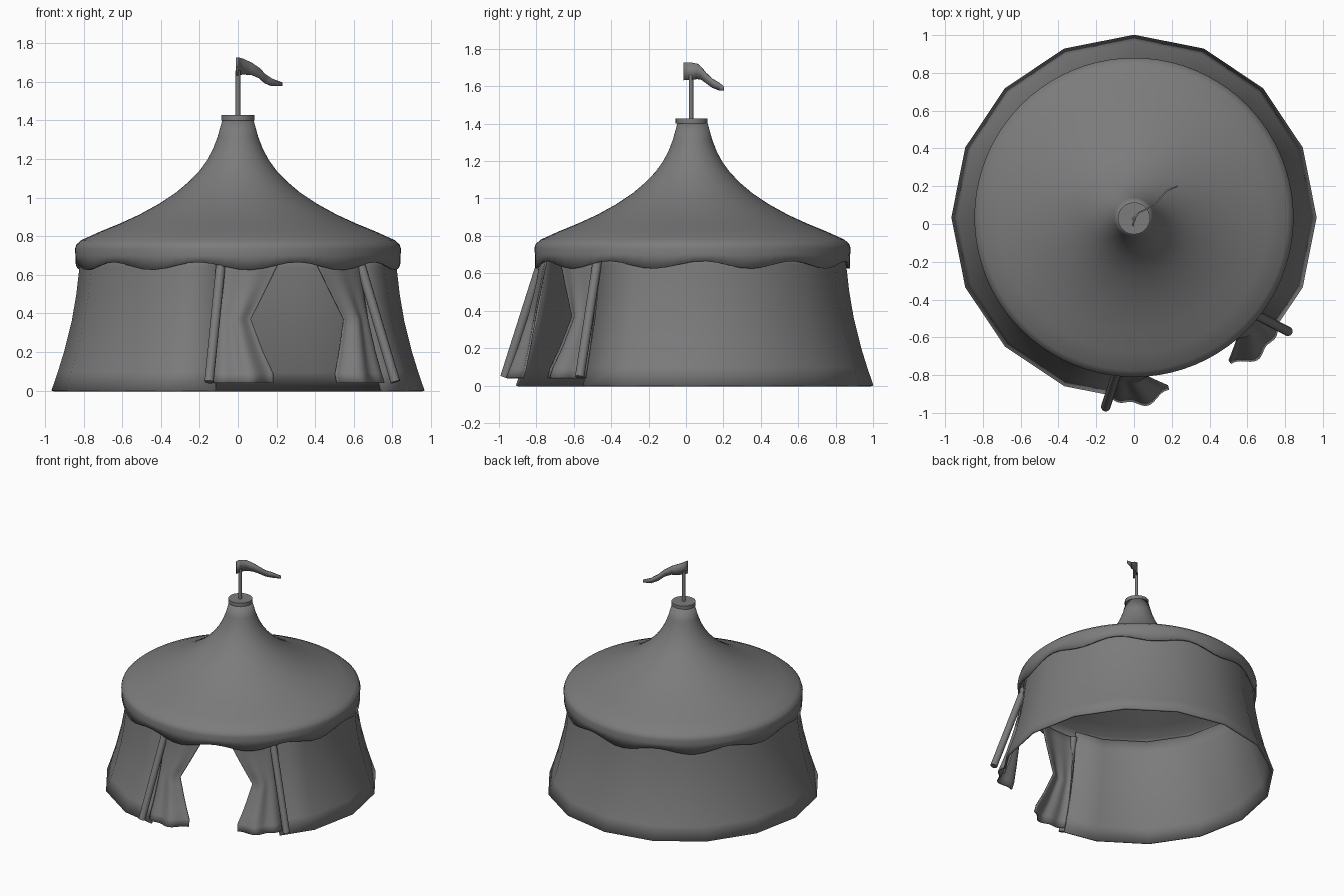
import bpy, math
from mathutils import Vector

if "Cube" in bpy.data.objects:
    bpy.data.objects.remove(bpy.data.objects["Cube"])

CY = 0.035          # y of the tent axis
DOOR = -67.5        # direction of the doorway, degrees
HALF = 29.5         # half width of the doorway, degrees

GREY = bpy.data.materials.new("dark_canvas")
GREY.diffuse_color = (0.2, 0.2, 0.2, 1)
GREY.use_nodes = True
GREY.node_tree.nodes["Principled BSDF"].inputs["Base Color"].default_value = GREY.diffuse_color


def polar(deg, r, z):
    a = math.radians(deg)
    return (r * math.cos(a), CY + r * math.sin(a), z)


def interp(table, t):
    # piecewise linear lookup in (key, value) pairs with rising keys
    for (a, va), (b, vb) in zip(table, table[1:]):
        if t <= b:
            return va + (vb - va) * max(0, t - a) / (b - a)
    return table[-1][1]


def finish(ob, thick=0, offset=-1, angle=40):
    ob.data.materials.append(GREY)
    if thick:
        m = ob.modifiers.new("thickness", 'SOLIDIFY')
        m.thickness, m.offset = thick, offset
    bpy.ops.object.select_all(action='DESELECT')
    ob.select_set(True)
    bpy.context.view_layer.objects.active = ob
    bpy.ops.object.shade_smooth_by_angle(angle=math.radians(angle))
    return ob


def sheet(name, rows, closed=False, thick=0, offset=-1, flip=False):
    # grid surface through rows of points
    n = len(rows[0])
    verts = [p for row in rows for p in row]
    faces = []
    for i in range(len(rows) - 1):
        for j in range(n if closed else n - 1):
            k = (j + 1) % n
            f = (i * n + j, i * n + k, (i + 1) * n + k, (i + 1) * n + j)
            faces.append(f[::-1] if flip else f)
    me = bpy.data.meshes.new(name)
    me.from_pydata(verts, [], faces)
    ob = bpy.data.objects.new(name, me)
    bpy.context.collection.objects.link(ob)
    return finish(ob, thick, offset)


def rod(name, p, q, r, sides=12):
    p, q = Vector(p), Vector(q)
    bpy.ops.mesh.primitive_cylinder_add(vertices=sides, radius=r, depth=(q - p).length,
                                        location=(p + q) / 2)
    ob = bpy.context.object
    ob.name = name
    ob.rotation_euler = (q - p).to_track_quat('Z', 'Y').to_euler()
    return finish(ob)


# walls: sixteen-sided skirt, open at the doorway
WALL = [(0.0, 0.967), (0.1, 0.933), (0.2, 0.902), (0.36, 0.862), (0.5, 0.838), (0.64, 0.822), (0.74, 0.815)]
angles = [DOOR + HALF] + [22.5 * k for k in range(-1, 12)] + [DOOR - HALF + 360]


def wall_radius(deg, r):
    # keep the cut ends on the flat sides of the polygon
    off = (deg + 11.25) % 22.5 - 11.25
    return r if abs(off) < 0.01 else r * math.cos(math.radians(11.25)) / math.cos(math.radians(11.25 - abs(off)))


sheet("tent_wall", [[polar(a, wall_radius(a, r), z) for a in angles] for z, r in WALL], thick=0.015)

# roof: flared cone ending in a scalloped valance
ROOF = [(0.843, 0.70), (0.845, 0.735), (0.838, 0.757), (0.812, 0.78), (0.715, 0.824), (0.61, 0.867),
        (0.51, 0.913), (0.41, 0.968), (0.32, 1.028), (0.255, 1.083), (0.20, 1.14), (0.16, 1.195),
        (0.13, 1.25), (0.105, 1.315), (0.08, 1.405)]
SEG = 80
ring = [360 * j / SEG for j in range(SEG)]
hem = [polar(a, 0.842, 0.645 + 0.02 * math.cos(math.radians(10 * (a - 3.6)))) for a in ring]
sheet("roof_canopy", [hem] + [[polar(a, r, z) for a in ring] for r, z in ROOF],
      closed=True, thick=0.012)

# door posts and tied-back curtains, one of each per side
EDGE = [(0.04, 11), (0.09, 11), (0.2, 14), (0.37, 18), (0.70, 6)]
HEIGHTS = [0.04, 0.09, 0.15, 0.2, 0.26, 0.32, 0.37, 0.42, 0.48, 0.55, 0.62, 0.70]
for side, label in ((-1, "left"), (1, "right")):
    rod(label + "_door_post", polar(DOOR + side * 31, 1.015, 0.045),
        polar(DOOR + side * 28.5, 0.80, 0.70), 0.025)
    rows = []
    for z in HEIGHTS:
        row = []
        for j in range(25):
            u = j / 24
            start = 30.5 - 2.2 * z / 0.7
            off = start + (interp(EDGE, z) - start) * u
            amp = max(0.12, 1 - z / 0.65)
            # one broad billow with a small ripple, tucked in at the free edge
            fold = amp * (0.055 * math.sin(math.pi * u) - 0.02 * u
                          + 0.014 * math.sin(4 * math.pi * u))
            r = interp(WALL, z) - 0.008 + fold
            row.append(polar(DOOR + side * off, r, z))
        rows.append(row)
    sheet(label + "_curtain", rows, thick=0.01, offset=0, flip=side > 0)

# cap and flagpole
rod("roof_cap", (0, CY - 0.005, 1.40), (0, CY - 0.005, 1.428), 0.085, 32)
rod("flagpole", (0, CY - 0.008, 1.38), (0, CY - 0.008, 1.66), 0.012)

# waving flag: x, y, bottom z, top z
FLAG = [(-0.006, -0.012, 1.632, 1.727), (0.0, 0.025, 1.635, 1.727), (0.025, 0.06, 1.638, 1.72),
        (0.07, 0.082, 1.636, 1.70), (0.11, 0.105, 1.62, 1.672), (0.14, 0.14, 1.593, 1.64),
        (0.175, 0.178, 1.578, 1.617), (0.23, 0.20, 1.578, 1.597)]
sheet("flag", [[(x, y, lo) for x, y, lo, hi in FLAG],
               [(x, y, hi) for x, y, lo, hi in FLAG]], thick=0.008, offset=0)
